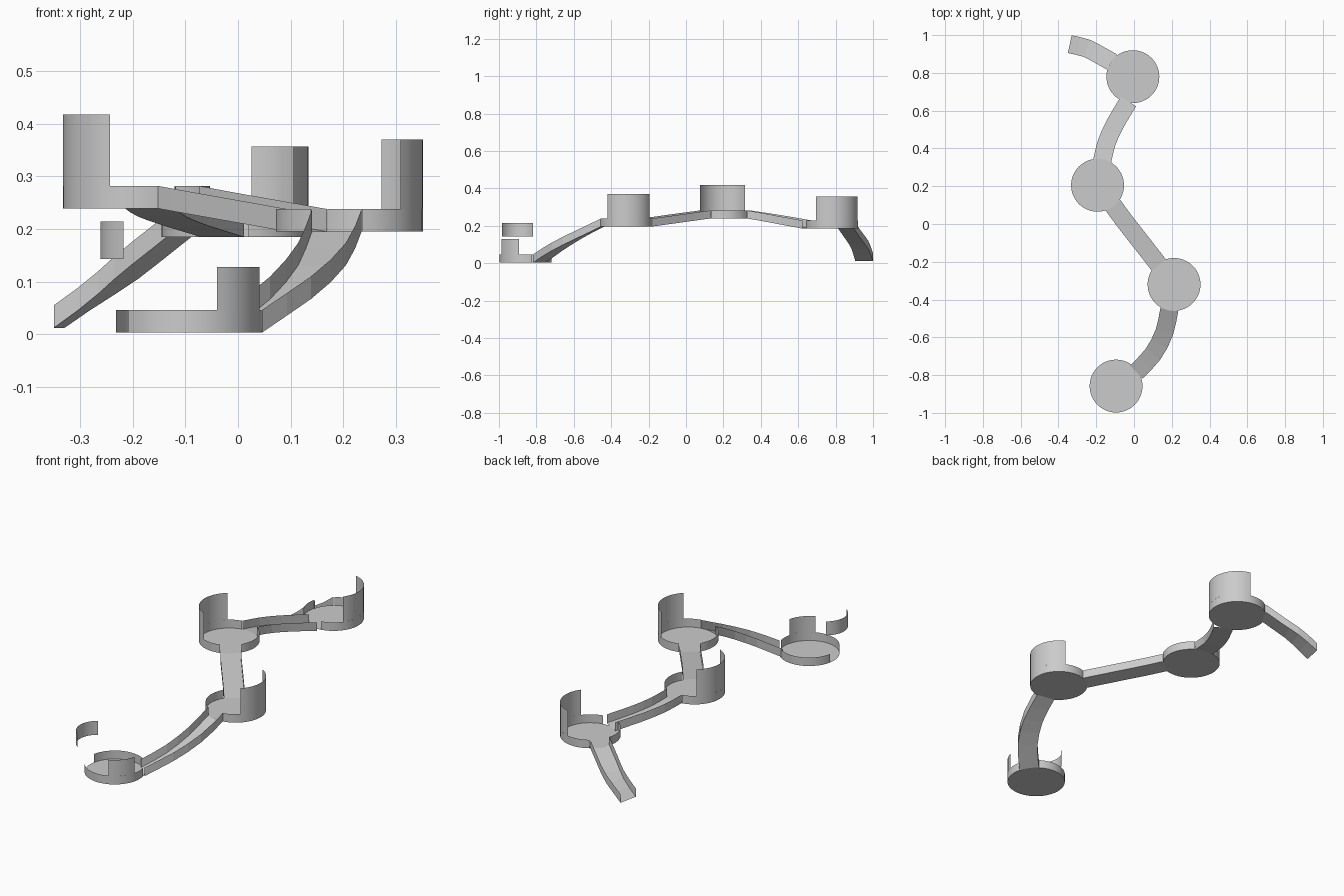
import bpy
from math import sin, cos, radians, degrees, asin, atan2, ceil
from mathutils import Vector

if "Cube" in bpy.data.objects:
    bpy.data.objects.remove(bpy.data.objects["Cube"])

R, HALF_W, RIM = 0.14, 0.05, 0.043


def make(name, verts, faces, smooth=False):
    me = bpy.data.meshes.new(name)
    me.from_pydata([tuple(v) for v in verts], [], faces)
    me.update()
    ob = bpy.data.objects.new(name, me)
    bpy.context.collection.objects.link(ob)
    for p in me.polygons:
        p.use_smooth = smooth
    return ob


def arc_wall(name, c, r, a0, a1, z0, z1):
    """Thin upright wall following an arc, angles in degrees."""
    n = max(2, ceil((a1 - a0) / 8))
    verts, faces = [], []
    for i in range(n + 1):
        a = radians(a0 + (a1 - a0) * i / n)
        x, y = c[0] + r * cos(a), c[1] + r * sin(a)
        verts += [(x, y, z0), (x, y, z1)]
        if i < n:
            k = 2 * i
            faces.append((k, k + 2, k + 3, k + 1))
    return make(name, verts, faces, True)


def smooth_path(pts, steps=2):
    """Catmull-Rom curve through 2D points."""
    p = [Vector(q) for q in pts]
    p = [2 * p[0] - p[1]] + p + [2 * p[-1] - p[-2]]
    out = []
    for i in range(1, len(p) - 2):
        a, b, c, d = p[i - 1:i + 3]
        for s in range(steps):
            t = s / steps
            out.append(0.5 * (2 * b + (c - a) * t + (2 * a - 5 * b + 4 * c - d) * t**2
                              + (3 * b - a - 3 * c + d) * t**3))
    return out + [p[-2]]


def chute(name, pts, z0, z1):
    """U-shaped sheet channel swept along a sloping path."""
    path = smooth_path(pts)
    dist = [0]
    for a, b in zip(path, path[1:]):
        dist.append(dist[-1] + (b - a).length)
    verts, faces = [], []
    for i, p in enumerate(path):
        t = (path[min(i + 1, len(path) - 1)] - path[max(i - 1, 0)]).normalized()
        n = Vector((-t.y, t.x)) * HALF_W * 0.96
        z = z0 + (z1 - z0) * dist[i] / dist[-1]
        left, right = p + n, p - n
        verts += [(*left, z + RIM), (*left, z), (*right, z), (*right, z + RIM)]
        if i:
            k = 4 * i
            faces += [(k - 4 + j, k - 3 + j, k + 1 + j, k + j) for j in range(3)]
    make(name, verts, faces)


def platform(name, c, z, wall, wall_top, gaps):
    """Round floor, low rim with openings, and a taller guard arc."""
    n = 48
    ring = [(c[0] + R * cos(radians(i * 360 / n)), c[1] + R * sin(radians(i * 360 / n)), z)
            for i in range(n)]
    make(name + "_floor", ring, [tuple(range(n))])
    gaps = sorted((a % 360, a % 360 + b - a) for a, b in gaps)
    for i, g in enumerate(gaps):
        nxt = gaps[(i + 1) % len(gaps)][0]
        end = nxt if i + 1 < len(gaps) else nxt + 360
        arc_wall(f"{name}_rim_{i + 1}", c, R, g[1], end, z, z + RIM)
    arc_wall(name + "_guard", c, R, *wall, z + RIM, wall_top)


def opening(c, p):
    """Rim gap where a chute meets a platform."""
    a = degrees(atan2(p[1] - c[1], p[0] - c[0]))
    h = degrees(asin(HALF_W / R))
    return (a - h, a + h)


# Platform centres and floor heights
A, B, C, D = (-0.095, -0.858), (0.212, -0.32), (-0.193, 0.205), (-0.006, 0.78)
ZA, ZB, ZC, ZD = 0.003, 0.195, 0.239, 0.185

# Chute centre lines
low = [(0.012, -0.784), (0.1, -0.69), (0.16, -0.575), (0.188, -0.448)]
mid = [(-0.113, 0.102), (-0.055, 0.022), (0.07, -0.138), (0.131, -0.217)]
high = [(-0.168, 0.335), (-0.145, 0.43), (-0.1, 0.53), (-0.03, 0.648)]
exit_path = [(-0.112, 0.855), (-0.178, 0.892), (-0.25, 0.93), (-0.34, 0.952)]
chute("lower_chute", low, ZA, ZB)
chute("middle_chute", mid, ZC, ZB)
chute("upper_chute", high, ZC, ZD)
chute("end_chute", exit_path, ZD, 0.012)

# Platforms with rims and guards
platform("bottom_platform", A, ZA, (-67, -14), 0.128, [opening(A, low[0]), (168, 215)])
platform("second_platform", B, ZB, (-46, 64), 0.37, [opening(B, low[-1]), opening(B, mid[-1])])
platform("top_platform", C, ZC, (128, 249), 0.418, [opening(C, mid[0]), opening(C, high[0])])
platform("far_platform", D, ZD, (-37, 77), 0.357, [opening(D, high[-1]), opening(D, exit_path[0])])

# Loose curved panel above the bottom platform
arc_wall("floating_panel", (-0.162, -0.9), 0.1, 124, 236, 0.143, 0.214)
